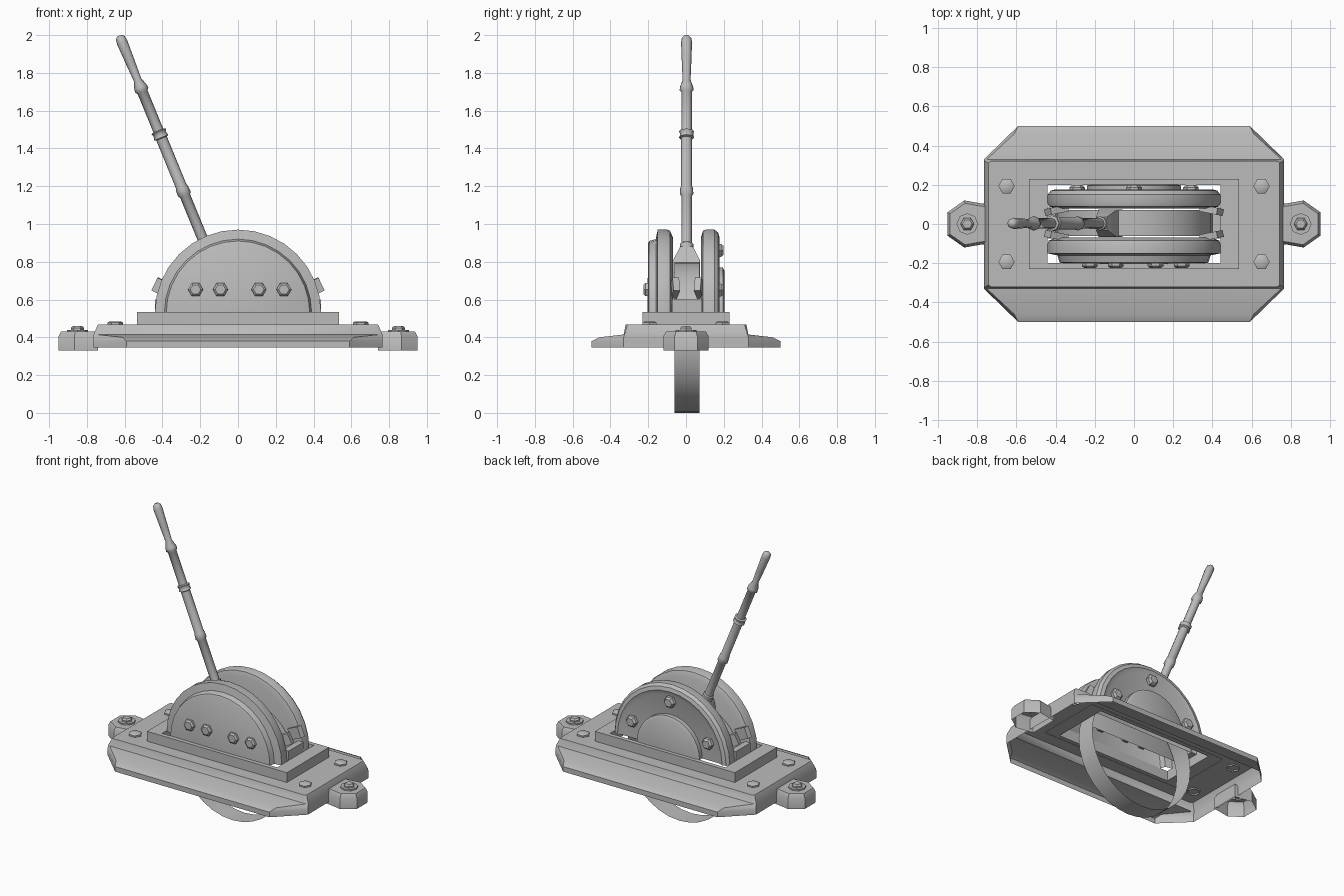
import bpy, bmesh, math
from mathutils import Vector, Matrix

if "Cube" in bpy.data.objects:
    bpy.data.objects.remove(bpy.data.objects["Cube"])

GREY = (0.5, 0.5, 0.5, 1)
metal = bpy.data.materials.new("grey_metal")
metal.use_nodes = True
metal.diffuse_color = GREY
metal.node_tree.nodes["Principled BSDF"].inputs["Base Color"].default_value = GREY

PIVOT_Z = 0.53


def loft(name, rings, closed=True, cap=False, matrix=Matrix(), angle=35):
    """Skin a row of equal-length point rings into one object."""
    bm = bmesh.new()
    rows = [[bm.verts.new(p) for p in ring] for ring in rings]
    n = len(rows[0])
    for a, b in zip(rows, rows[1:]):
        for i in range(n if closed else n - 1):
            j = (i + 1) % n
            bm.faces.new((a[i], a[j], b[j], b[i]))
    if cap:
        bm.faces.new(rows[-1])
    bmesh.ops.remove_doubles(bm, verts=bm.verts, dist=0.0005)
    bmesh.ops.recalc_face_normals(bm, faces=bm.faces)
    mesh = bpy.data.meshes.new(name)
    bm.to_mesh(mesh)
    bm.free()
    mesh.materials.append(metal)
    obj = bpy.data.objects.new(name, mesh)
    obj.matrix_world = matrix
    bpy.context.collection.objects.link(obj)
    bpy.ops.object.select_all(action='DESELECT')
    obj.select_set(True)
    bpy.context.view_layer.objects.active = obj
    bpy.ops.object.shade_smooth_by_angle(angle=math.radians(angle))
    return obj


def octagon(x, y_in, x_in, y, z):
    """Rectangle with cut corners."""
    q = [(x, y_in), (x_in, y)]
    pts = q + [(-a, b) for a, b in reversed(q)]
    pts += [(-a, -b) for a, b in pts]
    return [(a, b, z) for a, b in pts]


def circle(r, z, n):
    return [(r * math.cos(math.tau * i / n), r * math.sin(math.tau * i / n), z) for i in range(n)]


def bolt(name, loc, axis, r=0.04, h=0.03):
    rot = Vector(axis).to_track_quat('Z', 'Y').to_matrix().to_4x4()
    rings = [circle(r, -0.01, 6), circle(r, h * 0.6, 6), circle(r * 0.7, h, 6)]
    loft(name, rings, cap=True, matrix=Matrix.Translation(loc) @ rot)


def half_disc(name, profile, n=16):
    """Sweep a (radius, y) profile through half a turn."""
    rings = [[(r * math.cos(math.pi * i / n), y, PIVOT_Z + r * math.sin(math.pi * i / n))
              for i in range(n + 1)] for r, y in profile]
    loft(name, rings, closed=False)


def box(name, size, loc, turn=0.0, yaw=0.0):
    x, y, z = (s / 2 for s in size)
    rings = [[(sx * k, sy * k, h) for sx, sy in ((x, y), (-x, y), (-x, -y), (x, -y))]
             for k, h in ((0.001, -z), (1, -z), (1, z))]
    m = Matrix.Translation(loc) @ Matrix.Rotation(yaw, 4, 'Z') @ Matrix.Rotation(turn, 4, 'Y')
    loft(name, rings, cap=True, matrix=m)


# Hollow base plate and step, open through the middle
loft("base_plate", [
    octagon(0.765, 0.33, 0.59, 0.50, 0.345),
    octagon(0.765, 0.33, 0.59, 0.50, 0.38),
    octagon(0.765, 0.33, 0.61, 0.46, 0.40),
    octagon(0.765, 0.325, 0.75, 0.33, 0.415),
    octagon(0.742, 0.31, 0.73, 0.32, 0.467),
    octagon(0.44, 0.20, 0.44, 0.20, 0.467)])
loft("slot_step", [
    octagon(0.535, 0.23, 0.535, 0.23, 0.465),
    octagon(0.535, 0.23, 0.535, 0.23, 0.535),
    octagon(0.44, 0.20, 0.44, 0.20, 0.535),
    octagon(0.44, 0.20, 0.44, 0.20, 0.465)])

# Half-round housings either side of the lever
half_disc("front_housing", [(0, -0.07), (0.40, -0.07), (0.435, -0.085), (0.44, -0.10),
                            (0.44, -0.15), (0.39, -0.16), (0.38, -0.195), (0.37, -0.20), (0, -0.205)])
half_disc("back_housing", [(0, 0.08), (0.40, 0.08), (0.435, 0.09), (0.44, 0.105), (0.44, 0.15),
                           (0.425, 0.17), (0.40, 0.177), (0.37, 0.165), (0, 0.165)])
half_disc("back_hub", [(0.24, 0.16), (0.24, 0.195), (0.22, 0.205), (0, 0.205)])

# Thin guide hoop that runs down through the base
hoop = [[(0.4 * math.cos(math.tau * i / 32), y, 0.4 + 0.4 * math.sin(math.tau * i / 32))
         for i in range(32)] for y in (-0.062, 0.072)]
loft("guide_hoop", hoop)

# Mounting ears, end blocks and clips at both ends
for s, side in ((1, "left"), (-1, "right")):
    outline = [(0.74, 0.10), (0.78, 0.105), (0.865, 0.12), (0.95, 0.06)]
    outline += [(x, -y) for x, y in reversed(outline)]
    rings = []
    for inset, z in ((1, 0.33), (1, 0.405), (0.88, 0.43)):
        rings.append([(s * (0.84 + (x - 0.84) * inset), y * inset, z) for x, y in outline])
    loft(side + "_ear", rings, cap=True)
    loft(side + "_ear_washer", [circle(0.055, 0.42, 8), circle(0.055, 0.44, 8)], cap=True,
         matrix=Matrix.Translation((s * 0.85, 0, 0)))
    bolt(side + "_ear_bolt", (s * 0.85, 0, 0.435), (0, 0, 1), 0.035, 0.025)
    box(side + "_end_block", (0.04, 0.16, 0.07), (s * 0.42, 0.005, 0.565))
    for t, face in ((-1, "front"), (1, "back")):
        box(f"{side}_{face}_clip", (0.10, 0.035, 0.075), (s * 0.395, 0.005 + t * 0.065, 0.66),
            turn=-s * 0.45, yaw=-s * t * 0.2)
        bolt(f"{side}_{face}_plate_bolt", (s * 0.65, t * 0.193, 0.467), (0, 0, 1), 0.042, 0.018)

# Housing bolts
for x in (-0.225, -0.093, 0.11, 0.243):
    bolt("front_housing_bolt", (x, -0.20, 0.653), (0, -1, 0), 0.04, 0.025)
for x, z in ((-0.29, 0.65), (0, 0.86), (0.29, 0.65)):
    bolt("back_housing_bolt", (x, 0.165, z), (0, 1, 0), 0.04, 0.033)

# Leaning lever: flared foot, then a turned rod with collars and grip
lean = Matrix.Translation((-0.014, 0.003, 0.5)) @ Matrix.Rotation(-math.atan(0.41), 4, 'Y')
foot = [[(sx * hx, sy * hy, z) for sx, sy in ((1, 1), (-1, 1), (-1, -1), (1, -1))]
        for hx, hy, z in ((0.05, 0.07, 0.24), (0.05, 0.07, 0.315), (0.03, 0.033, 0.40))]
loft("lever_foot", foot, cap=True, matrix=lean)
rod = [(0.39, 0.036), (0.425, 0.036), (0.43, 0.028), (0.70, 0.028), (0.712, 0.036), (0.745, 0.034),
       (0.755, 0.03), (1.03, 0.03), (1.035, 0.041), (1.045, 0.036), (1.06, 0.036), (1.07, 0.041),
       (1.075, 0.028), (1.295, 0.028), (1.305, 0.037), (1.325, 0.035), (1.365, 0.021),
       (1.46, 0.025), (1.58, 0.029), (1.605, 0.025), (1.618, 0.013)]
loft("lever_rod", [circle(r, z, 8) for z, r in rod], cap=True, matrix=lean, angle=50)
